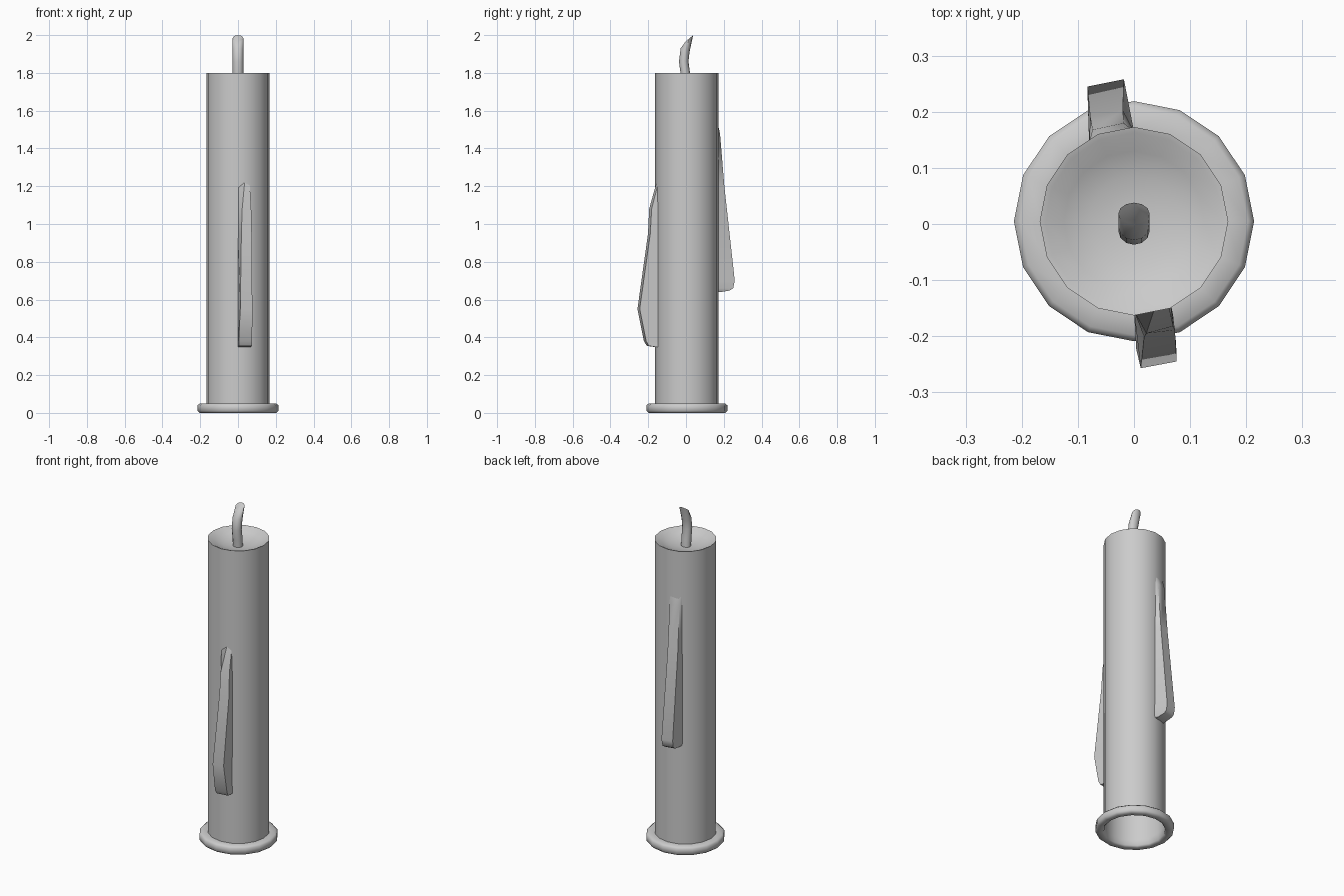
import bpy, bmesh, math
from mathutils import Vector

if "Cube" in bpy.data.objects:
    bpy.data.objects.remove(bpy.data.objects["Cube"])

SIDES = 16
CY = 0.005  # candle axis offset in y


def make_object(name, bm, angle=40):
    bmesh.ops.remove_doubles(bm, verts=bm.verts, dist=1e-5)
    bmesh.ops.recalc_face_normals(bm, faces=bm.faces)
    mesh = bpy.data.meshes.new(name)
    bm.to_mesh(mesh)
    bm.free()
    ob = bpy.data.objects.new(name, mesh)
    bpy.context.collection.objects.link(ob)
    bpy.ops.object.select_all(action='DESELECT')
    ob.select_set(True)
    bpy.context.view_layer.objects.active = ob
    bpy.ops.object.shade_smooth_by_angle(angle=math.radians(angle))
    return ob


def loft(bm, rings, caps=False):
    loops = [[bm.verts.new(p) for p in ring] for ring in rings]
    n = len(loops[0])
    for a, b in zip(loops, loops[1:]):
        for i in range(n):
            j = (i + 1) % n
            bm.faces.new((a[i], a[j], b[j], b[i]))
    if caps:
        bm.faces.new(loops[0][::-1])
        bm.faces.new(loops[-1])
    return loops


def circle(r, z):
    return [(r * math.cos(math.tau * i / SIDES),
             CY + r * math.sin(math.tau * i / SIDES), z) for i in range(SIDES)]


# wax body: open tube with a dished top
bm = bmesh.new()
loops = loft(bm, [circle(r, z) for r, z in (
    (0.168, 0.02), (0.168, 1.8), (0.158, 1.797), (0.125, 1.778),
    (0.08, 1.763), (0.03, 1.757))])
bm.faces.new(loops[-1])
make_object("candle_body", bm)

# rounded foot ring
bm = bmesh.new()
loft(bm, [circle(r, z) for r, z in (
    (0.167, 0.05), (0.167, 0.008), (0.177, 0), (0.203, 0), (0.214, 0.01),
    (0.214, 0.04), (0.203, 0.05), (0.167, 0.05))])
make_object("foot_ring", bm, 60)

# curved wick, cut at a slant
bm = bmesh.new()
rings = []
for y, z, tilt in ((0.0, 1.74, 0), (-0.004, 1.80, 5), (-0.012, 1.86, 0),
                   (-0.005, 1.92, -20), (0.018, 1.983, 37)):
    t = math.radians(tilt)
    rings.append([(0.028 * math.cos(a), y + 0.025 * math.sin(a) * math.cos(t),
                   z + 0.028 * math.sin(a) * math.sin(t))
                  for a in (math.tau * i / 12 for i in range(12))])
loft(bm, rings, caps=True)
make_object("wick", bm)


# wax drips: rows of (z, left x, left y, right x, right y), rooted in the body
def drip(name, rows, root_left, root_right):
    bm = bmesh.new()
    loft(bm, [[(*root_left, z), (xl, yl, z), (xr, yr, z), (*root_right, z)]
              for z, xl, yl, xr, yr in rows], caps=True)
    make_object(name, bm, 50)


drip("front_drip", (
    (1.22, 0.035, -0.156, 0.062, -0.146),
    (1.08, 0.022, -0.195, 0.070, -0.182),
    (0.95, 0.018, -0.201, 0.073, -0.189),
    (0.55, 0.012, -0.257, 0.076, -0.245),
    (0.38, 0.004, -0.223, 0.075, -0.211),
    (0.355, 0.004, -0.207, 0.073, -0.197),
    (0.35, 0.003, -0.175, 0.070, -0.165)), (0.0, -0.155), (0.065, -0.138))

drip("back_drip", (
    (1.54, -0.070, 0.152, -0.015, 0.166),
    (1.48, -0.074, 0.168, -0.018, 0.180),
    (1.20, -0.078, 0.190, -0.020, 0.203),
    (0.70, -0.083, 0.245, -0.018, 0.258),
    (0.66, -0.083, 0.238, -0.020, 0.250),
    (0.648, -0.082, 0.220, -0.020, 0.232),
    (0.64, -0.078, 0.175, -0.012, 0.187)), (-0.080, 0.145), (0.0, 0.165))
